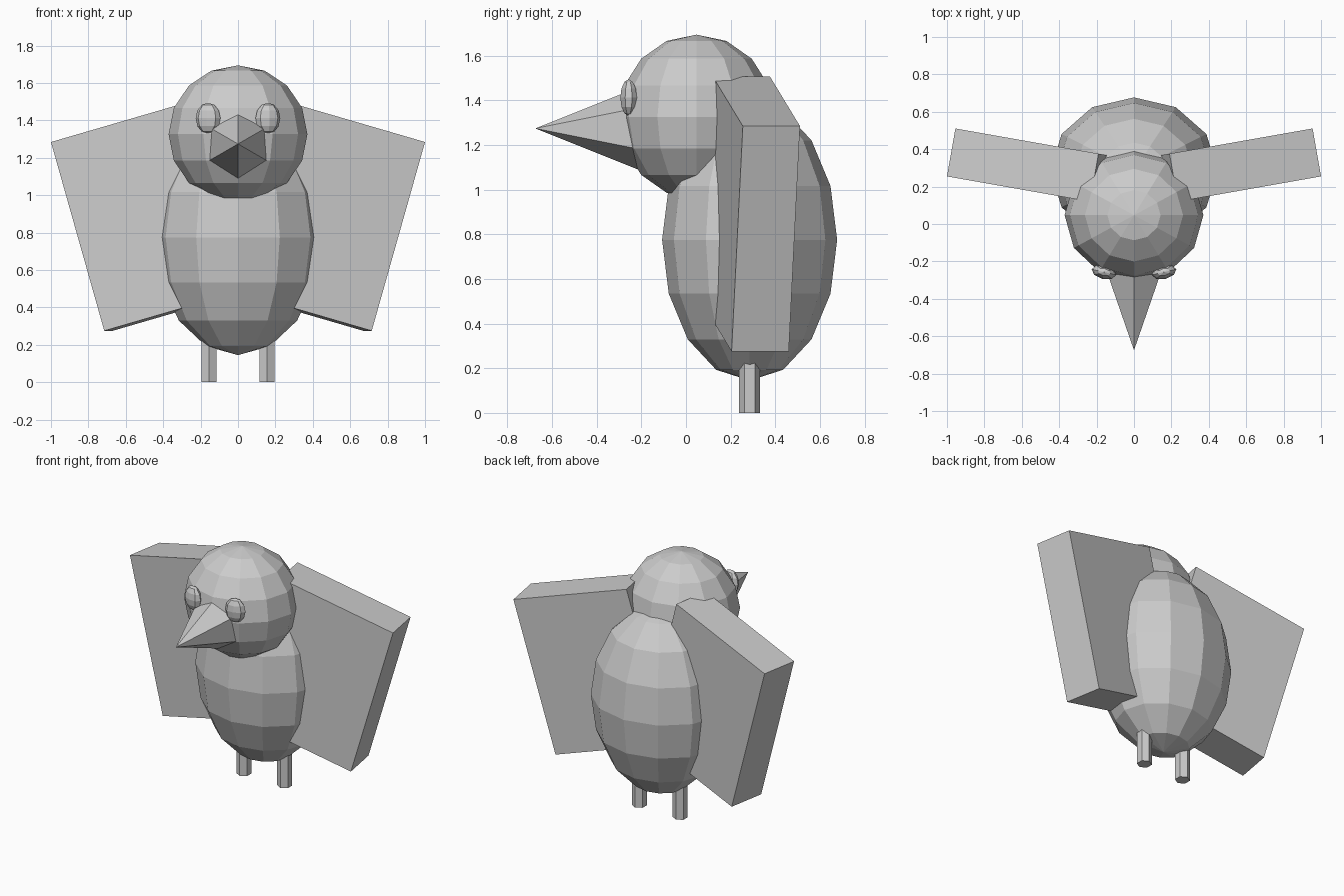
import bpy
from math import radians

if "Cube" in bpy.data.objects:
    bpy.data.objects.remove(bpy.data.objects["Cube"])


def finish(name, scale=(1, 1, 1)):
    ob = bpy.context.object
    ob.name = name
    ob.scale = scale
    return ob


def ball(name, loc, scale, segments, rings, rot=(0, 0, 0)):
    bpy.ops.mesh.primitive_uv_sphere_add(segments=segments, ring_count=rings,
                                         radius=1, location=loc, rotation=rot)
    return finish(name, scale)


# Body and head: coarse, faceted ellipsoids
ball("body", (0, 0.285, 0.775), (0.447, 0.392, 0.63), 12, 8)
ball("head", (0, 0.047, 1.326), (0.371, 0.35, 0.368), 12, 8)

# Beak: six-sided cone pointing forward, base buried in the head
bpy.ops.mesh.primitive_cone_add(vertices=6, radius1=0.202, radius2=0, depth=0.505,
                                location=(0, -0.4225, 1.274),
                                rotation=(radians(90), 0, 0))
finish("beak")

# Paired parts
for side, s in (("right", 1), ("left", -1)):
    # Eye: flattened ball following the curve of the head
    ball(f"{side}_eye", (s * 0.16, -0.257, 1.412), (0.068, 0.038, 0.082), 8, 6,
         (0, 0, s * radians(13)))

    # Wing: thick slab leaning outward and swept back
    bpy.ops.mesh.primitive_cube_add(size=1, location=(s * 0.4525, 0.29, 0.891),
                                    rotation=(0, s * radians(16), s * radians(10)))
    finish(f"{side}_wing", (0.808, 0.26, 1.05))

    # Leg: six-sided post reaching up into the body
    bpy.ops.mesh.primitive_cylinder_add(vertices=6, radius=0.047, depth=0.34,
                                        location=(s * 0.155, 0.285, 0.17))
    finish(f"{side}_leg")
